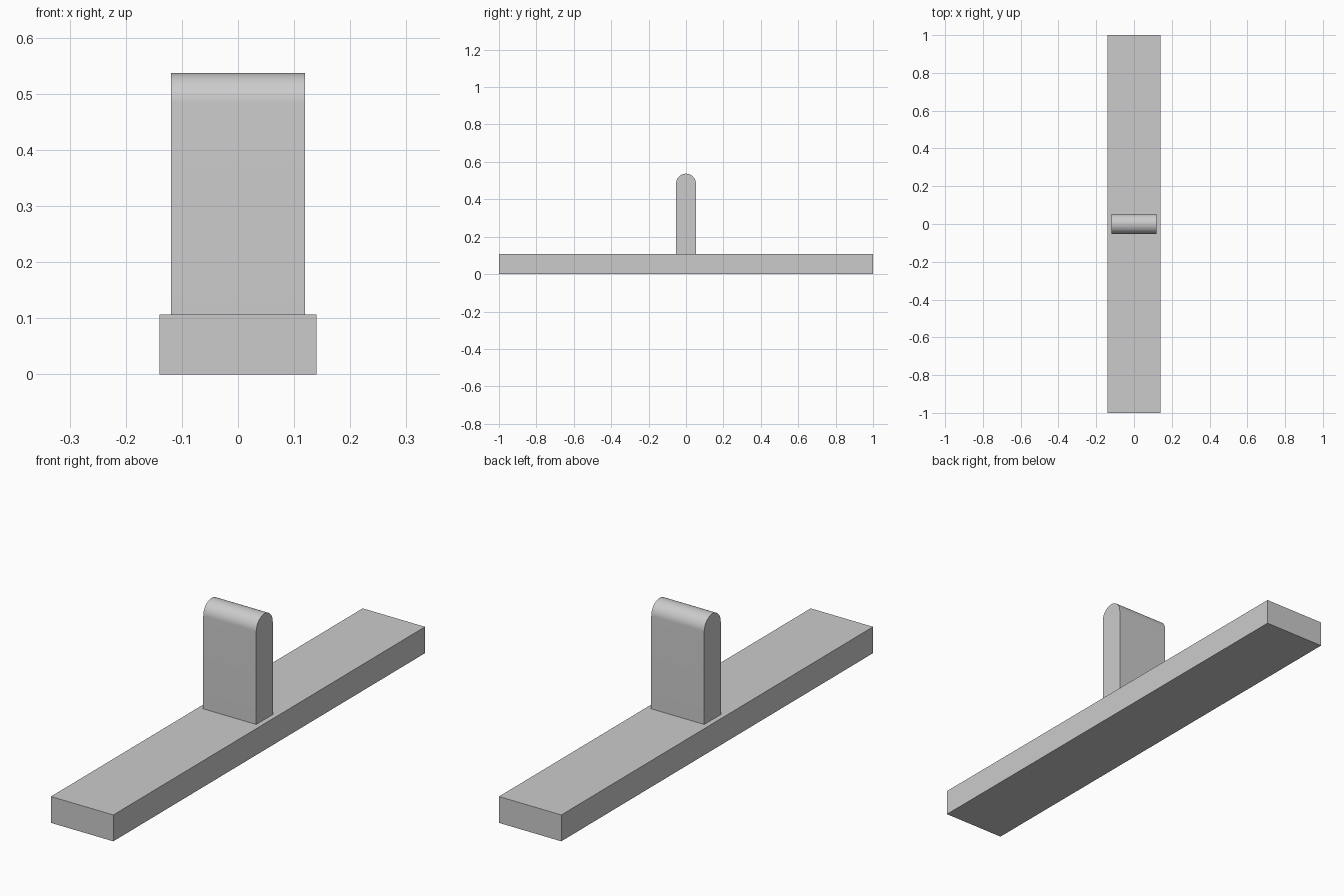
import bpy
import bmesh
import math

cube = bpy.data.objects.get("Cube")
if cube:
    bpy.data.objects.remove(cube, do_unlink=True)

# One plain grey for everything
GREY = (0.6, 0.6, 0.6, 1.0)
grey = bpy.data.materials.new("plain grey")
grey.use_nodes = True
grey.diffuse_color = GREY
grey.node_tree.nodes["Principled BSDF"].inputs["Base Color"].default_value = GREY

BASE_HEIGHT = 0.107
TOP = 0.537
RADIUS = 0.053


def extrude_profile(name, profile, width):
    """Extrude a closed (y, z) outline along x, centred on x = 0."""
    bm = bmesh.new()
    face = bm.faces.new([bm.verts.new((-width / 2, y, z)) for y, z in profile])
    result = bmesh.ops.extrude_face_region(bm, geom=[face])
    moved = [v for v in result["geom"] if isinstance(v, bmesh.types.BMVert)]
    bmesh.ops.translate(bm, verts=moved, vec=(width, 0, 0))
    bmesh.ops.recalc_face_normals(bm, faces=bm.faces)
    mesh = bpy.data.meshes.new(name)
    bm.to_mesh(mesh)
    bm.free()
    mesh.materials.append(grey)
    obj = bpy.data.objects.new(name, mesh)
    bpy.context.collection.objects.link(obj)
    return obj


# Long flat base bar
extrude_profile("base_bar", [(-1, 0), (1, 0), (1, BASE_HEIGHT), (-1, BASE_HEIGHT)], 0.28)

# Upright tab with a half-round top, standing on the bar
STEPS = 32
arc = [(RADIUS * math.cos(math.pi * i / STEPS),
        TOP - RADIUS + RADIUS * math.sin(math.pi * i / STEPS))
       for i in range(STEPS + 1)]
tab = extrude_profile("upright_tab",
                      [(-RADIUS, BASE_HEIGHT), (RADIUS, BASE_HEIGHT)] + arc, 0.238)

# Smooth the rounded top, keep the edges crisp
bpy.ops.object.select_all(action='DESELECT')
tab.select_set(True)
bpy.context.view_layer.objects.active = tab
bpy.ops.object.shade_smooth_by_angle(angle=math.radians(30))
